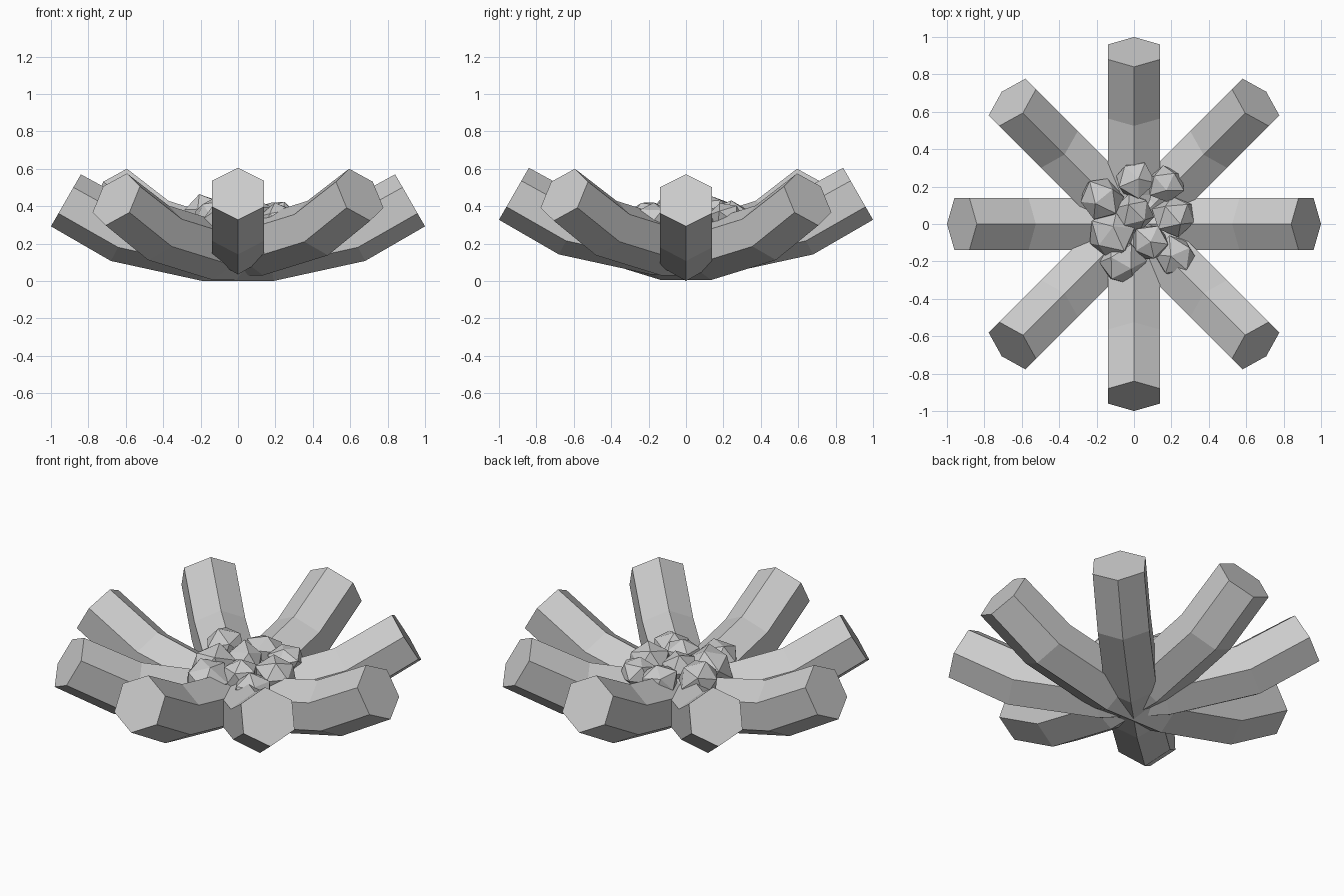
import bpy, bmesh, math, random
from mathutils import Vector, Matrix

if "Cube" in bpy.data.objects:
    bpy.data.objects.remove(bpy.data.objects["Cube"])

random.seed(4)

# Side profile of half a bent log: (bottom radius, bottom z, top radius, top z)
HALF = [(0.19, 0.0, 0.15, 0.315), (0.68, 0.107, 0.525, 0.398), (1.0, 0.292, 0.84, 0.57)]
HALF_WIDTH = 0.139


def make_object(name, bm):
    bmesh.ops.recalc_face_normals(bm, faces=bm.faces[:])
    mesh = bpy.data.meshes.new(name)
    bm.to_mesh(mesh)
    bm.free()
    obj = bpy.data.objects.new(name, mesh)
    bpy.context.collection.objects.link(obj)
    return obj


def bent_log(name, angle, lift):
    """Six-sided log, point up, bent upward at both ends."""
    bm = bmesh.new()
    stations = [(-a, b, -c, d) for a, b, c, d in reversed(HALF)] + HALF
    # Height fraction and sideways position of the six corners
    corners = [(0, 0), (0.25, 1), (0.75, 1), (1, 0), (0.75, -1), (0.25, -1)]
    rings = []
    for br, bz, tr, tz in stations:
        rings.append([bm.verts.new((br + (tr - br) * t, s * HALF_WIDTH,
                                    bz + (tz - bz) * t + lift)) for t, s in corners])
    for r0, r1 in zip(rings, rings[1:]):
        for i in range(6):
            j = (i + 1) % 6
            bm.faces.new((r0[i], r0[j], r1[j], r1[i]))
    bm.faces.new(rings[0])
    bm.faces.new(rings[-1])
    bm.transform(Matrix.Rotation(math.radians(angle), 4, 'Z'))
    return make_object(name, bm)


def rock(name, x, y, z, r):
    """Rough faceted lump."""
    bm = bmesh.new()
    bmesh.ops.create_icosphere(bm, subdivisions=1, radius=r)
    for v in bm.verts:
        v.co *= random.uniform(0.88, 1.12)
    spin = Matrix.Rotation(random.uniform(0, 6.28), 4, Vector((random.random(), random.random(), 1)))
    bm.transform(Matrix.Translation((x, y, z)) @ Matrix.Diagonal((1, 1, 0.9, 1)) @ spin)
    return make_object(name, bm)


# Four crossing logs give eight arms
for i, (angle, lift) in enumerate([(0, 0.0), (45, 0.005), (90, 0.035), (135, 0.03)]):
    bent_log(f"log_{i + 1}", angle, lift)

# Heap of coals in the middle: x, y, z, radius
COALS = [(0.0, 0.24, 0.34, 0.11), (0.17, 0.21, 0.34, 0.10), (-0.18, 0.13, 0.36, 0.12),
         (0.0, 0.06, 0.35, 0.11), (0.22, 0.04, 0.33, 0.12), (-0.11, -0.06, 0.34, 0.13),
         (0.09, -0.10, 0.35, 0.11), (-0.07, -0.20, 0.33, 0.13), (0.22, -0.18, 0.32, 0.12)]
for i, c in enumerate(COALS):
    rock(f"coal_{i + 1}", *c)
